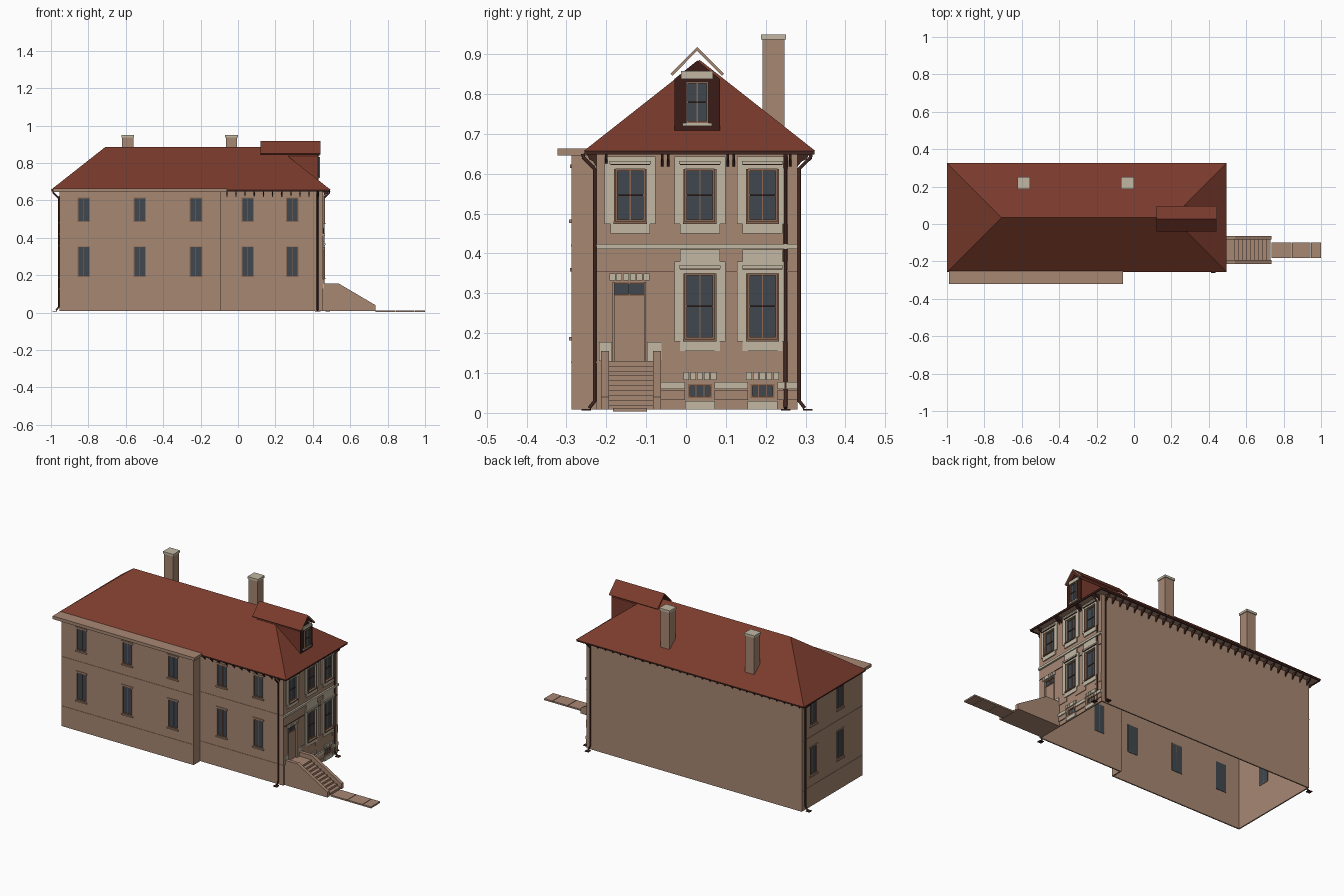
import bpy, bmesh
from mathutils import Vector

if "Cube" in bpy.data.objects:
    bpy.data.objects.remove(bpy.data.objects["Cube"], do_unlink=True)


def material(name, srgb):
    m = bpy.data.materials.new(name)
    col = [((c + 0.055) / 1.055) ** 2.4 for c in srgb] + [1.0]
    m.use_nodes = True
    m.diffuse_color = col
    m.node_tree.nodes["Principled BSDF"].inputs["Base Color"].default_value = col
    return m


BRICK = material("tan brick", (0.655, 0.53, 0.45))
ROOF = material("red roof", (0.48, 0.23, 0.175))
STONE = material("pale stone", (0.76, 0.72, 0.64))
DARK = material("dark brown trim", (0.25, 0.15, 0.13))
GLASS = material("grey glass", (0.25, 0.28, 0.305))
WOOD = material("brown wood", (0.54, 0.41, 0.33))
MAROON = material("dark maroon", (0.23, 0.11, 0.09))

parts = {}  # part name -> (bmesh, material)


def prism(name, mat, profile, axis, t0, t1, caps=True):
    """Extrude a 2D profile along an axis and add it to the named part."""
    bm = parts.setdefault(name, (bmesh.new(), mat))[0]
    put = {"x": lambda a, b, t: (t, a, b), "y": lambda a, b, t: (a, t, b),
           "z": lambda a, b, t: (a, b, t)}[axis]
    lo = [bm.verts.new(put(a, b, t0)) for a, b in profile]
    hi = [bm.verts.new(put(a, b, t1)) for a, b in profile]
    if caps:
        bm.faces.new(lo[::-1])
        bm.faces.new(hi)
    n = len(profile)
    for i in range(n):
        j = (i + 1) % n
        bm.faces.new((lo[i], lo[j], hi[j], hi[i]))


def box(name, mat, x0, x1, y0, y1, z0, z1):
    prism(name, mat, [(x0, y0), (x1, y0), (x1, y1), (x0, y1)], "z", z0, z1)


# Wall planes: main body with a shallow wing along the front
EAST, WEST, FRONT, BACK, WING, WING_X = 0.455, -0.955, -0.225, 0.28, -0.287, -0.09
BASE, TOP = 0.008, 0.65


def on_wall(side, name, mat, u0, u1, z0, z1, d0, d1):
    """Box on a wall: u runs along it, d points outward."""
    if side == "east":
        box(name, mat, EAST + d0, EAST + d1, u0, u1, z0, z1)
    elif side == "west":
        box(name, mat, WEST - d1, WEST - d0, u0, u1, z0, z1)
    elif side == "dormer":
        box(name, mat, 0.43 + d0, 0.43 + d1, u0, u1, z0, z1)
    else:
        y = WING if side == "wing" else FRONT
        box(name, mat, u0, u1, y - d1, y - d0, z0, z1)


def window(side, u, z0, z1, w, panes=2, cut=True, rail=True):
    """Recessed sash window: opening, glass, frame and glazing bars."""
    h, f, d = w / 2, 0.005, -0.009 if cut else 0.0
    if cut:
        on_wall(side, "opening_cutter", BRICK, u - h, u + h, z0, z1, -0.02, 0.02)
    on_wall(side, "window_glass", GLASS, u - h, u + h, z0, z1, d, d + 0.003)
    for a, b in ((u - h, u - h + f), (u + h - f, u + h)):
        on_wall(side, "window_frames", WOOD, a, b, z0, z1, d, d + 0.009)
    for a, b in ((z0, z0 + f), (z1 - f, z1)):
        on_wall(side, "window_frames", WOOD, u - h, u + h, a, b, d, d + 0.008)
    for i in range(1, panes):
        c = u - h + w * i / panes
        on_wall(side, "glazing_bars", WOOD, c - 0.0015, c + 0.0015, z0, z1, d, d + 0.005)
    if rail:
        m = (z0 + z1) / 2
        on_wall(side, "sash_rails", DARK, u - h + f, u + h - f, m - 0.002, m + 0.002, d, d + 0.007)


# Brick shell, open underneath
prism("house_walls", BRICK, [(WEST, WING), (WING_X, WING), (WING_X, FRONT), (EAST, FRONT),
                             (EAST, BACK), (WEST, BACK)], "z", BASE, TOP, caps=False)

# Side windows with plain heads and sills
sides = [("wing", u) for u in (-0.825, -0.525, -0.225)] + [("front", u) for u in (0.052, 0.29)] \
    + [("west", u) for u in (-0.08, 0.17)]
for side, u in sides:
    for z0, z1 in ((0.19, 0.355), (0.485, 0.615)):
        window(side, u, z0, z1, 0.068, rail=False)
        on_wall(side, "brick_window_heads", BRICK, u - 0.037, u + 0.037, z1, z1 + 0.008, 0, 0.004)
        on_wall(side, "brick_window_sills", BRICK, u - 0.037, u + 0.037, z0 - 0.008, z0, 0, 0.006)

# Thin brick belts around the side walls
for z in (0.125, 0.418):
    on_wall("wing", "brick_belts", BRICK, WEST, WING_X, z, z + 0.004, 0, 0.002)
    on_wall("front", "brick_belts", BRICK, WING_X, EAST, z, z + 0.004, 0, 0.002)
    on_wall("west", "brick_belts", BRICK, WING, BACK, z, z + 0.004, 0, 0.002)


def surround(u, z0, z1, top, w):
    """Stone window surround on the entrance facade."""
    h = w / 2
    for s in (-1, 1):
        a, b = sorted((u + s * h, u + s * 0.064))
        on_wall("east", "stone_surrounds", STONE, a, b, z0 - 0.006, top, 0, 0.006)
        a, b = sorted((u + s * h, u + s * (h + 0.004)))
        on_wall("east", "window_casings", WOOD, a, b, z0, z1, 0, 0.01)
    on_wall("east", "stone_surrounds", STONE, u - h, u + h, z1, top, 0, 0.006)
    on_wall("east", "stone_aprons", STONE, u - 0.05, u + 0.05, z0 - 0.03, z0 - 0.006, 0, 0.006)
    on_wall("east", "window_sills", WOOD, u - 0.042, u + 0.042, z0 - 0.006, z0, 0, 0.013)
    on_wall("east", "window_hoods", STONE, u - 0.052, u + 0.052, z1 + 0.012, z1 + 0.02, 0, 0.013)
    on_wall("east", "hood_undersides", DARK, u - 0.05, u + 0.05, z1 + 0.01, z1 + 0.012, 0, 0.01)


# Entrance facade windows
for u in (-0.14, 0.035, 0.192):
    window("east", u, 0.48, 0.612, 0.074)
    surround(u, 0.48, 0.612, 0.643, 0.074)
for u in (0.035, 0.192):
    window("east", u, 0.185, 0.35, 0.074)
    surround(u, 0.185, 0.35, 0.38, 0.074)
    on_wall("east", "stone_keystones", STONE, u - 0.05, u + 0.05, 0.38, 0.41, 0, 0.006)
    window("east", u, 0.037, 0.073, 0.06, panes=3, rail=False)
    for i in range(5):
        c = u - 0.034 + i * 0.017
        on_wall("east", "basement_lintels", STONE, c - 0.007, c + 0.007, 0.083, 0.102, 0, 0.006)
    on_wall("east", "basement_sills", STONE, u - 0.038, u + 0.038, BASE, 0.03, 0, 0.006)

# Facade belt, water table and foundation courses
on_wall("east", "belt_course", STONE, FRONT, BACK, 0.411, 0.424, 0, 0.01)
on_wall("east", "thin_string_course", DARK, FRONT, BACK, 0.353, 0.355, 0, 0.003)
for a, b in ((-0.065, -0.002), (0.072, 0.155), (0.229, BACK)):
    on_wall("east", "water_table", STONE, a, b, 0.06, 0.078, 0, 0.008)
    on_wall("east", "foundation_blocks", BRICK, a, b, 0.032, 0.058, 0, 0.005)
    on_wall("east", "foundation_blocks", BRICK, a, b, 0.13, 0.178, 0, 0.003)

# Front door with transom
DY0, DY1 = -0.184, -0.1
on_wall("east", "opening_cutter", BRICK, DY0, DY1, 0.13, 0.328, -0.02, 0.02)
on_wall("east", "door_panel", BRICK, DY0, DY1, 0.13, 0.295, -0.012, -0.006)
on_wall("east", "transom_glass", GLASS, DY0, DY1, 0.295, 0.328, -0.012, -0.008)
for a in (DY0, (DY0 + DY1) / 2 - 0.002, DY1 - 0.004):
    on_wall("east", "transom_frame", WOOD, a, a + 0.004, 0.295, 0.328, -0.012, -0.003)
for a in (DY0, DY1 - 0.005):
    on_wall("east", "door_posts", BRICK, a, a + 0.005, 0.13, 0.328, -0.012, 0.004)
for z in (0.293, 0.323):
    on_wall("east", "transom_frame", WOOD, DY0, DY1, z, z + 0.005, -0.012, -0.003)
for i in range(6):
    c = -0.185 + i * 0.0172
    on_wall("east", "door_lintel", STONE, c - 0.0075, c + 0.0075, 0.332, 0.35, 0, 0.006)
for a, b in ((-0.218, DY0 - 0.002), (DY1 + 0.002, -0.062)):
    on_wall("east", "door_base_stones", STONE, a, b, 0.13, 0.178, 0, 0.006)

# Entrance steps with sloped side walls, and the path
SX0, SX1, COUNT = 0.54, 0.73, 9
run, rise = (SX1 - SX0) / COUNT, 0.122 / (COUNT + 1)
stairs = [(EAST, BASE), (EAST, 0.13), (SX0, 0.13)]
for i in range(COUNT):
    z = 0.13 - (i + 1) * rise
    stairs += [(SX0 + i * run, z), (SX0 + (i + 1) * run, z)]
stairs.append((SX1, BASE))
prism("entrance_steps", BRICK, stairs, "y", -0.2, -0.083)
cheek = [(EAST, BASE), (EAST, 0.155), (SX0, 0.155), (0.735, 0.04), (0.735, BASE)]
for y in (-0.213, -0.083):
    prism("step_side_walls", BRICK, cheek, "y", y, y + 0.02)
for a, b in ((0.735, 0.843), (0.846, 0.943), (0.946, 1.0)):
    box("path_slabs", BRICK, a, b, -0.183, -0.098, 0.003, 0.012)

# Soffit, gutters, wing roof and hipped roof
RX0, RX1, RY0, RY1, EAVE, RIDGE = -1.0, 0.495, -0.257, 0.325, 0.657, 0.886
box("soffit_board", BRICK, RX0 + 0.01, RX1 - 0.01, RY0 + 0.01, RY1 - 0.01, 0.65, EAVE)
for y in (RY0 + 0.002, RY1 - 0.01):
    box("gutters", DARK, RX0 + 0.002, RX1 - 0.002, y, y + 0.008, 0.648, EAVE)
for x in (RX0 + 0.002, RX1 - 0.01):
    box("gutters", DARK, x, x + 0.008, RY0 + 0.01, RY1 - 0.01, 0.648, EAVE)
box("wing_roof_slab", BRICK, -0.99, -0.06, -0.322, -0.25, 0.646, 0.664)
box("main_roof", ROOF, RX0, RX1, RY0, RY1, EAVE, RIDGE)
bm = parts["main_roof"][0]
mid = (RY0 + RY1) / 2
for v in bm.verts:
    if v.co.z > EAVE + 0.01:
        v.co.x += (mid - RY0) * (1 if v.co.x < 0 else -1)
        v.co.y = mid
bmesh.ops.remove_doubles(bm, verts=bm.verts, dist=0.0001)

# Eave brackets
bracket = [(0, 0.65), (0.03, 0.65), (0.022, 0.636), (0.01, 0.631), (0, 0.618)]
for y in (-0.2, -0.06, -0.045, 0.105, 0.12, 0.262):
    prism("eave_brackets", DARK, [(EAST + d, z) for d, z in bracket], "y", y - 0.003, y + 0.003)
for i in range(29):
    x = -0.94 + i * 0.0489
    prism("eave_brackets", DARK, [(BACK + d, z) for d, z in bracket], "x", x - 0.003, x + 0.003)
    if x > -0.06:
        prism("eave_brackets", DARK, [(FRONT - d * 0.8, z) for d, z in bracket], "x", x - 0.003, x + 0.003)

# Chimneys
for x in (-0.59, -0.035):
    box("chimney_shafts", BRICK, x - 0.03, x + 0.03, 0.192, 0.247, 0.66, 0.938)
    box("chimney_caps", STONE, x - 0.034, x + 0.034, 0.188, 0.251, 0.937, 0.95)

# Dormer with separate thin gable roof
DM, DH = 0.028, 0.057
gable = [(DM - DH, 0.7), (DM + DH, 0.7), (DM + DH, 0.838), (DM, 0.884), (DM - DH, 0.838)]
prism("dormer_walls", ROOF, gable, "x", 0.14, 0.426)
prism("dormer_front", MAROON, gable, "x", 0.426, 0.43)
for s in (-1, 1):
    slope = [(DM, 0.918), (DM + s * 0.067, 0.851), (DM + s * 0.062, 0.846), (DM, 0.909)]
    prism("dormer_roof", ROOF, slope, "x", 0.12, 0.438)
    prism("dormer_bargeboards", BRICK, slope, "x", 0.438, 0.44)
window("dormer", DM, 0.728, 0.832, 0.056, cut=False)
on_wall("dormer", "dormer_hood", STONE, DM - 0.04, DM + 0.04, 0.838, 0.858, 0, 0.006)
on_wall("dormer", "dormer_sill", STONE, DM - 0.037, DM + 0.037, 0.72, 0.727, 0, 0.008)


# Downspouts: plan position on the wall and outward direction
def downspout(name, x, y, ox, oy):
    cu = bpy.data.curves.new(name, "CURVE")
    cu.dimensions, cu.bevel_depth, cu.bevel_resolution = "3D", 0.005, 1
    cu.use_fill_caps = True
    sp = cu.splines.new("POLY")
    path = ((0.034, 0.65), (0.032, 0.64), (0.004, 0.612), (0.004, 0.03), (0.018, 0.012))
    sp.points.add(len(path) - 1)
    for p, (d, z) in zip(sp.points, path):
        p.co = (x + ox * d, y + oy * d, z, 1)
    cu.materials.append(DARK)
    bpy.context.collection.objects.link(bpy.data.objects.new(name, cu))
    c = Vector((x + ox * 0.025, y + oy * 0.025))
    box("splash_pads", DARK, c.x - 0.012, c.x + 0.012, c.y - 0.012, c.y + 0.012, 0.006, 0.01)


downspout("downspout_front", 0.425, FRONT, 0, -1)
downspout("downspout_facade", EAST, 0.25, 1, 0)
downspout("downspout_back", 0.43, BACK, 0, 1)
downspout("downspout_west", WEST, 0.25, -1, 0)

# Turn the collected parts into objects
for name, (bm, mat) in parts.items():
    if name != "house_walls":
        bmesh.ops.recalc_face_normals(bm, faces=bm.faces)
    me = bpy.data.meshes.new(name)
    bm.to_mesh(me)
    bm.free()
    me.materials.append(mat)
    bpy.context.collection.objects.link(bpy.data.objects.new(name, me))

# Thicken the walls inward and cut the window and door openings
cutter = bpy.data.objects["opening_cutter"]
cutter.hide_render = True
cutter.hide_viewport = True
walls = bpy.data.objects["house_walls"]
shell = walls.modifiers.new("thickness", "SOLIDIFY")
shell.thickness, shell.offset = 0.01, -1
mod = walls.modifiers.new("openings", "BOOLEAN")
mod.operation, mod.solver, mod.object = "DIFFERENCE", "EXACT", cutter
